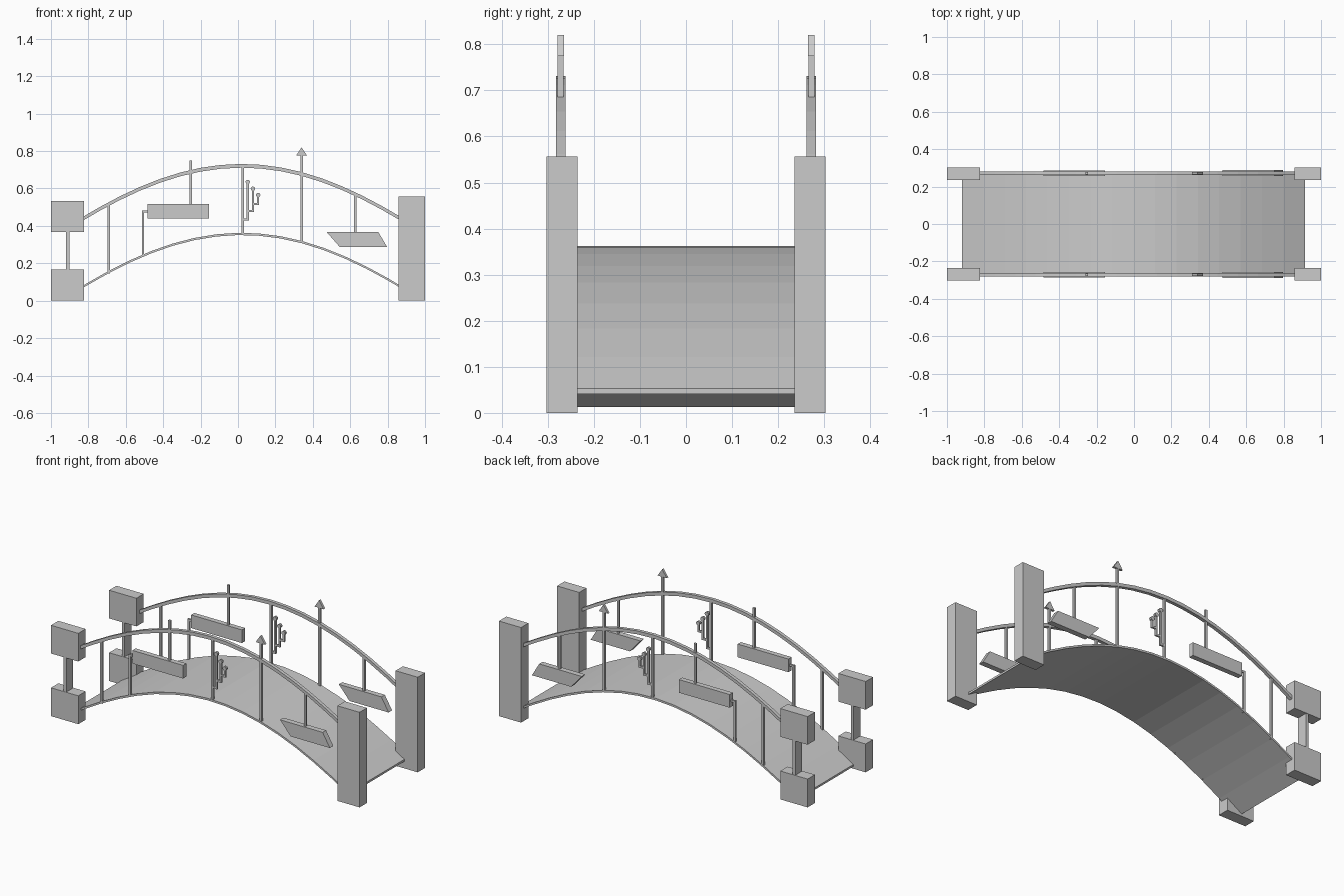
import bpy, bmesh, math

if "Cube" in bpy.data.objects:
    bpy.data.objects.remove(bpy.data.objects["Cube"])

RAIL_Y = 0.272


def mesh_object(name, verts, faces):
    me = bpy.data.meshes.new(name)
    me.from_pydata(verts, [], faces)
    bm = bmesh.new()
    bm.from_mesh(me)
    bmesh.ops.recalc_face_normals(bm, faces=bm.faces)
    bm.to_mesh(me)
    bm.free()
    ob = bpy.data.objects.new(name, me)
    bpy.context.collection.objects.link(ob)
    return ob


def prism(name, outline, y0, y1):
    """Extrude an x-z outline along y."""
    n = len(outline)
    verts = [(x, y0, z) for x, z in outline] + [(x, y1, z) for x, z in outline]
    faces = [tuple(range(n)), tuple(range(n, 2 * n))]
    faces += [(i, (i + 1) % n, n + (i + 1) % n, n + i) for i in range(n)]
    return mesh_object(name, verts, faces)


def box(name, x0, x1, y0, y1, z0, z1):
    return prism(name, [(x0, z0), (x1, z0), (x1, z1), (x0, z1)], y0, y1)


def arch(x):
    """Height of the deck's underside."""
    u = x - 0.02
    return 0.351 - 0.43 * u ** 2 + 0.053 * u ** 4


def band(name, x0, x1, y0, y1, lift, thick, n=16):
    """Curved strip that follows the arch; made of quads."""
    verts, faces = [], []
    for i in range(n + 1):
        x = x0 + (x1 - x0) * i / n
        z = arch(x) + lift
        verts += [(x, y0, z), (x, y1, z), (x, y1, z + thick), (x, y0, z + thick)]
    for i in range(n):
        a = i * 4
        for k in range(4):
            b = (k + 1) % 4
            faces.append((a + k, a + b, a + 4 + b, a + 4 + k))
    faces += [(0, 1, 2, 3), (4 * n, 4 * n + 1, 4 * n + 2, 4 * n + 3)]
    return mesh_object(name, verts, faces)


# walking deck
band("deck", -0.92, 0.914, -0.28, 0.28, 0, 0.012)

for side, s in (("front", -1), ("back", 1)):
    yc = s * RAIL_Y
    pa, pb = sorted((s * 0.235, s * 0.303))

    def rod(name, x, z0, z1, w=0.013):
        box(f"{side}_{name}", x - w / 2, x + w / 2, yc - w / 2, yc + w / 2, z0, z1)

    def bar(name, x0, x1, z, w=0.011):
        box(f"{side}_{name}", x0, x1, yc - w / 2, yc + w / 2, z - w / 2, z + w / 2)

    # end posts
    box(side + "_tall_post", 0.857, 1.0, pa, pb, 0, 0.557)
    box(side + "_lower_block", -1.0, -0.823, pa, pb, 0, 0.166)
    box(side + "_upper_block", -1.0, -0.823, pa, pb, 0.367, 0.532)
    box(side + "_block_plank", -0.919, -0.902, pa + 0.002, pb - 0.002, 0.16, 0.37)

    # handrail
    band(side + "_handrail", -0.85, 0.88, yc - 0.01, yc + 0.01, 0.36, 0.02)

    # full-height balusters
    for i, x in enumerate((-0.692, 0.026)):
        rod(f"baluster_{i}", x, arch(x), arch(x) + 0.37)

    # rectangular panel with bent support and hanger
    box(side + "_panel", -0.484, -0.155, yc - 0.015, yc + 0.015, 0.44, 0.517)
    rod("panel_support", -0.508, arch(-0.508), 0.483)
    bar("panel_arm", -0.51, -0.48, 0.477)
    rod("panel_hanger", -0.252, 0.51, 0.75)

    # branching stems with round tips
    for i, (xa, xb, z0, z1) in enumerate(((0.026, 0.052, 0.434, 0.635),
                                          (0.052, 0.08, 0.48, 0.598),
                                          (0.08, 0.108, 0.518, 0.565))):
        bar(f"branch_{i}", xa, xb + 0.0055, z0)
        rod(f"stem_{i}", xb, z0, z1, 0.011)
        tip = [(xb + 0.012 * math.cos(t * math.pi / 5), z1 + 0.012 * math.sin(t * math.pi / 5))
               for t in range(10)]
        prism(f"{side}_stem_tip_{i}", tip, yc - 0.008, yc + 0.008)

    # arrow
    rod("arrow_shaft", 0.34, arch(0.34), 0.78)
    prism(side + "_arrow_head", [(0.31, 0.775), (0.37, 0.775), (0.34, 0.82)],
          yc - 0.007, yc + 0.007)

    # slanted panel hung from the rail
    prism(side + "_slanted_panel", [(0.474, 0.367), (0.75, 0.367), (0.797, 0.288), (0.543, 0.288)],
          yc - 0.016, yc + 0.016)
    rod("slanted_panel_hanger", 0.628, 0.36, arch(0.628) + 0.37)
